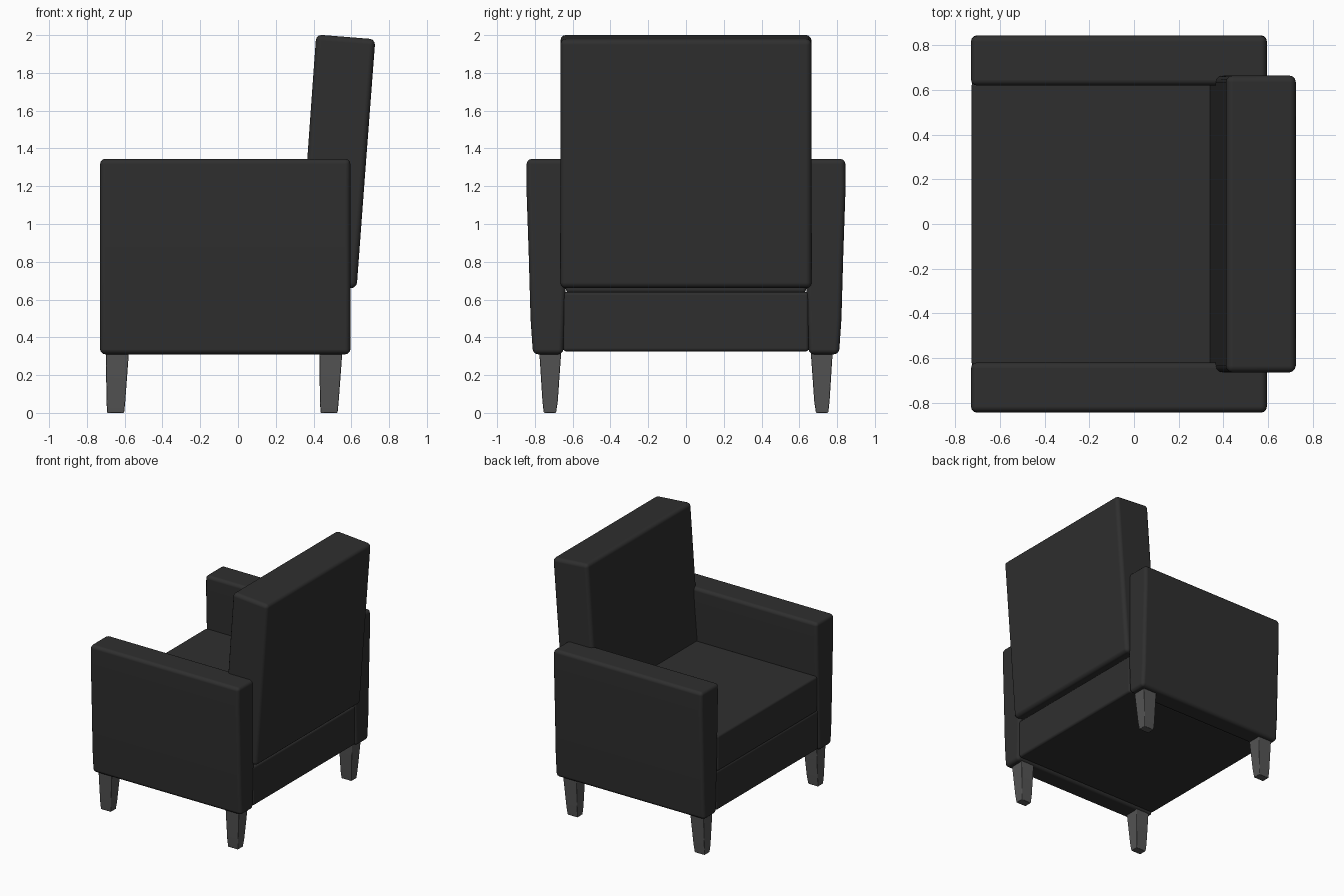
import bpy, bmesh, math

if "Cube" in bpy.data.objects:
    bpy.data.objects.remove(bpy.data.objects["Cube"])


def material(name, value):
    m = bpy.data.materials.new(name)
    m.diffuse_color = (value, value, value, 1)
    m.use_nodes = True
    m.node_tree.nodes["Principled BSDF"].inputs["Base Color"].default_value = m.diffuse_color
    return m


DARK = material("dark_upholstery", 0.028)
GREY = material("grey_wood", 0.09)


def loft(name, rings, mat, bevel=0.0, segments=3):
    """Closed solid through rings of points, rounded by a bevel."""
    bm = bmesh.new()
    loops = [[bm.verts.new(p) for p in r] for r in rings]
    n = len(loops[0])
    for a, b in zip(loops, loops[1:]):
        for i in range(n):
            j = (i + 1) % n
            bm.faces.new((a[i], a[j], b[j], b[i]))
    bm.faces.new(loops[0][::-1])
    bm.faces.new(loops[-1])
    bmesh.ops.recalc_face_normals(bm, faces=bm.faces)
    me = bpy.data.meshes.new(name)
    bm.to_mesh(me)
    bm.free()
    me.materials.append(mat)
    ob = bpy.data.objects.new(name, me)
    bpy.context.collection.objects.link(ob)
    if bevel:
        mod = ob.modifiers.new("rounding", 'BEVEL')
        mod.width = bevel
        mod.segments = segments
        mod.limit_method = 'ANGLE'
        mod.angle_limit = math.radians(40)
        mod.harden_normals = True
        me.shade_smooth()
    return ob


def rect(x0, x1, y0, y1, z):
    return [(x0, y0, z), (x1, y0, z), (x1, y1, z), (x0, y1, z)]


# Base and seat cushion
loft("seat_base", [rect(-0.725, 0.59, -0.65, 0.65, z) for z in (0.325, 0.64)], DARK, 0.018)
loft("seat_cushion", [rect(-0.728, 0.40, -0.635, 0.635, z) for z in (0.635, 0.92)], DARK, 0.018)

# Leaning backrest
loft("backrest", [rect(0.325, 0.628, -0.665, 0.665, 0.66),
                  rect(0.365, 0.677, -0.665, 0.665, 1.32),
                  [(0.414, -0.665, 2.003), (0.727, -0.665, 1.978),
                   (0.727, 0.665, 1.978), (0.414, 0.665, 2.003)]], DARK, 0.03)

# Arms widen upwards: (z, inner y, outer y)
ARM = [(0.31, 0.65, 0.81), (0.5, 0.642, 0.823), (0.85, 0.63, 0.833),
       (1.2, 0.62, 0.845), (1.345, 0.62, 0.843)]
for side, s in (("left", 1), ("right", -1)):
    loft(f"{side}_arm", [rect(-0.73, 0.595, s * a, s * b, z) for z, a, b in ARM], DARK, 0.027)
    # Tapered legs
    for end, x in (("front", -0.70), ("back", 0.43)):
        loft(f"{end}_{side}_leg", [
            rect(x + 0.007, x + 0.097, s * 0.688, s * 0.753, 0.0),
            rect(x + 0.004, x + 0.103, s * 0.679, s * 0.760, 0.06),
            rect(x, x + 0.123, s * 0.66, s * 0.777, 0.33)], GREY, 0.004, 1)
